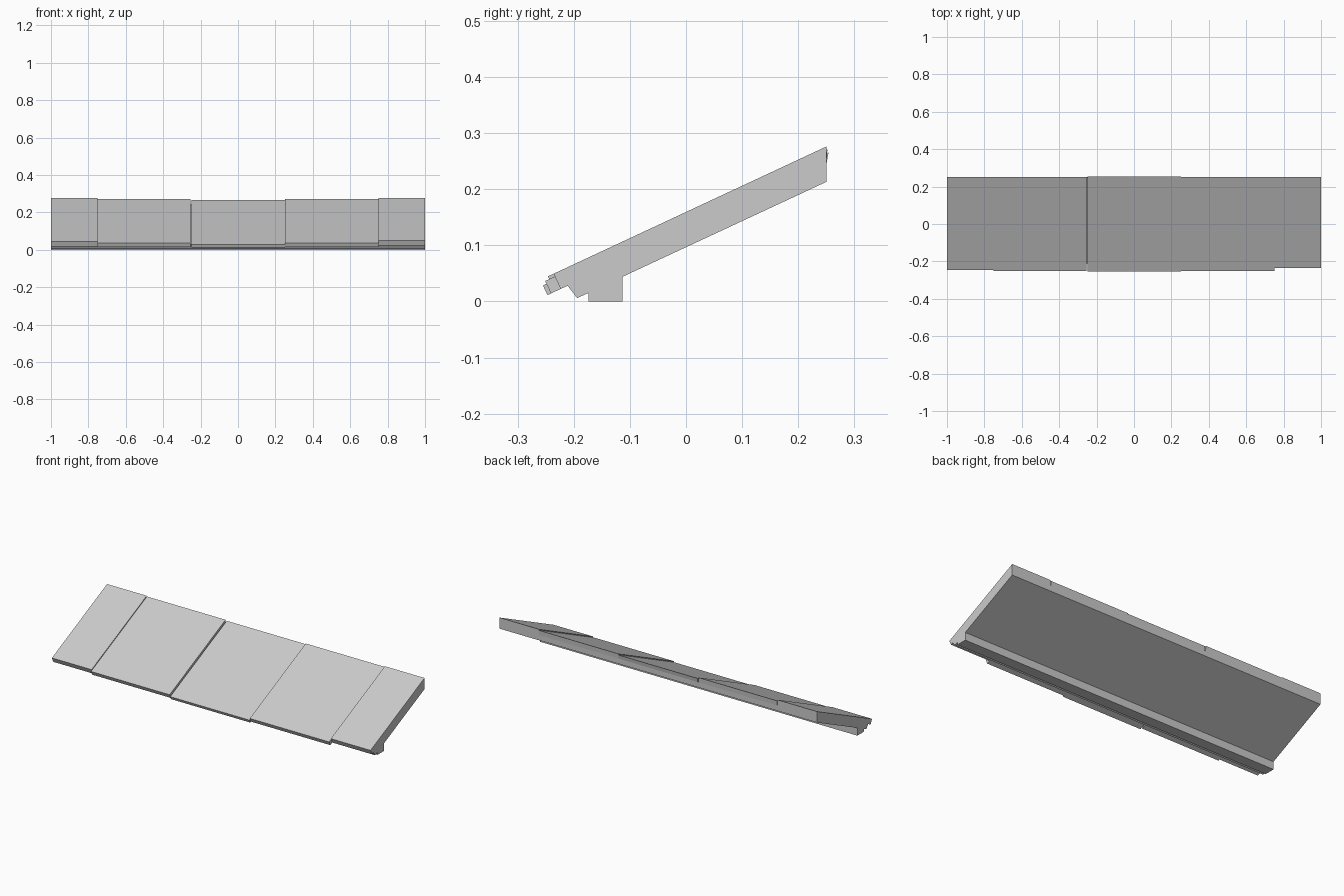
import bpy
import bmesh
import math

cube = bpy.data.objects.get("Cube")
if cube:
    bpy.data.objects.remove(cube, do_unlink=True)

grey = bpy.data.materials.new("light grey")
grey.use_nodes = True
colour = (0.6, 0.6, 0.6, 1)
grey.diffuse_color = colour
grey.node_tree.nodes["Principled BSDF"].inputs["Base Color"].default_value = colour


def extrude_profile(name, profile, x0, x1):
    """Extrude a closed (y, z) profile along x."""
    bm = bmesh.new()
    face = bm.faces.new([bm.verts.new((x0, y, z)) for y, z in profile])
    result = bmesh.ops.extrude_face_region(bm, geom=[face])
    moved = [v for v in result["geom"] if isinstance(v, bmesh.types.BMVert)]
    bmesh.ops.translate(bm, verts=moved, vec=(x1 - x0, 0, 0))
    bmesh.ops.recalc_face_normals(bm, faces=bm.faces)
    mesh = bpy.data.meshes.new(name)
    bm.to_mesh(mesh)
    bm.free()
    mesh.materials.append(grey)
    obj = bpy.data.objects.new(name, mesh)
    bpy.context.collection.objects.link(obj)
    return obj


# Roof pitch and the plane the panels lie on
PITCH = math.radians(25)
SLOPE = math.tan(PITCH)
BACK = 0.25
THICK = 0.033


def deck_z(y):
    return 0.243 + SLOPE * (y - BACK)


# Sloping deck with the eave moulding along its front
extrude_profile("roof_deck", [
    (-0.211, deck_z(-0.211)), (-0.194, 0.006), (-0.174, 0.015),
    (-0.174, 0), (-0.113, 0), (-0.113, 0.044),
    (BACK, 0.213), (BACK, deck_z(BACK))], -1, 1)


# Covering panels, each stepped down and forward towards the middle
def panel(name, x0, x1, drop, front, back):
    t = THICK - drop
    foot = front + t * math.sin(PITCH) * math.cos(PITCH)
    extrude_profile(name, [
        (front, deck_z(front) + t), (foot, deck_z(foot)),
        (BACK, deck_z(BACK)), (back, deck_z(back) + t)], x0, x1)


panel("right_end_panel", -1, -0.75, 0, -0.246, 0.25)
panel("right_panel", -0.75, -0.255, 0.006, -0.251, 0.252)
panel("middle_panel", -0.249, 0.25, 0.012, -0.255, 0.254)
panel("left_panel", 0.25, 0.75, 0.006, -0.251, 0.252)
panel("left_end_panel", 0.75, 1, 0, -0.236, 0.25)
